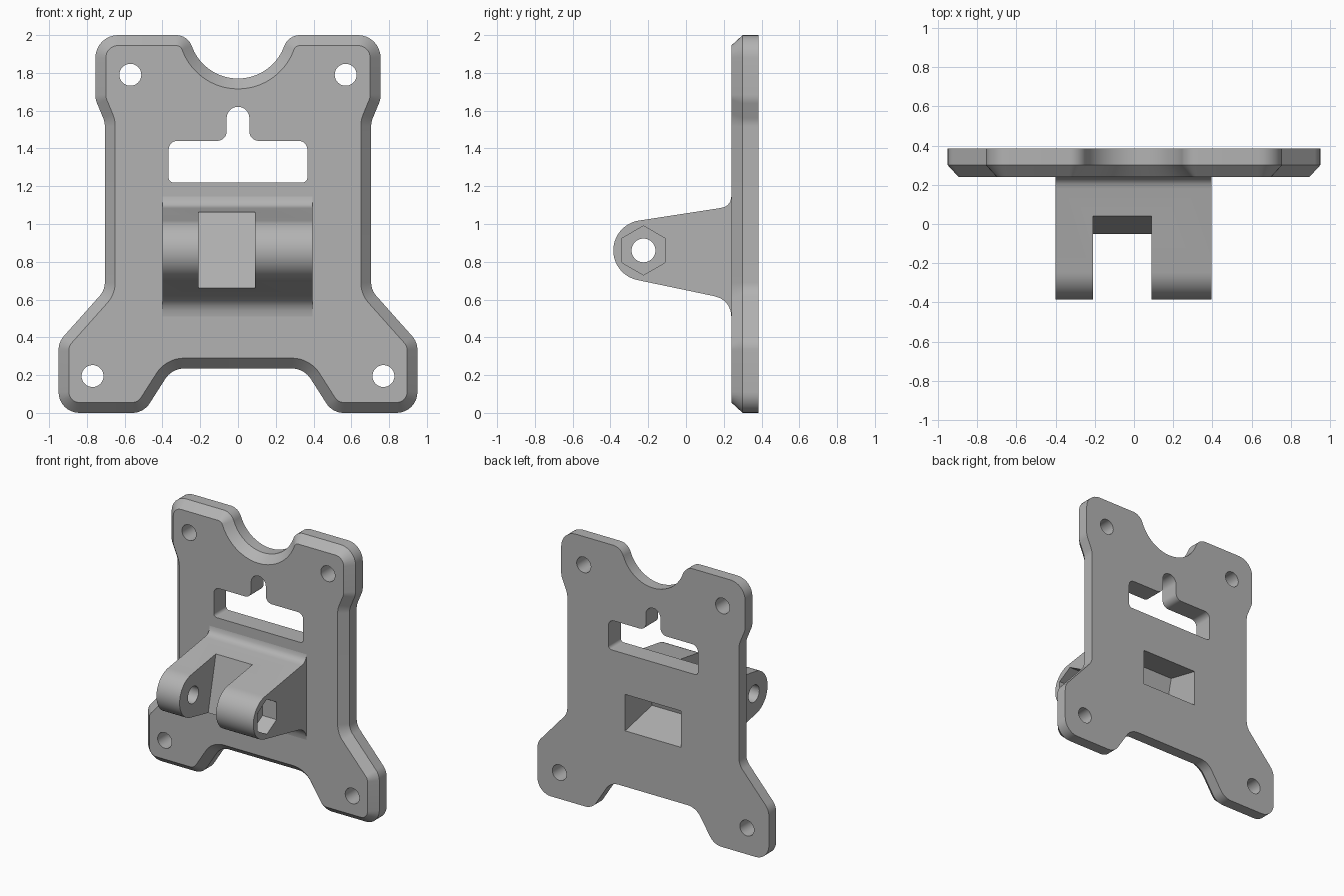
import bpy, bmesh, math
from mathutils import Vector

cube = bpy.data.objects.get("Cube")
if cube:
    bpy.data.objects.remove(cube, do_unlink=True)

GREY = (0.45, 0.45, 0.45, 1)
grey = bpy.data.materials.new("light grey")
grey.use_nodes = True
grey.diffuse_color = GREY
grey.node_tree.nodes["Principled BSDF"].inputs["Base Color"].default_value = GREY


def rounded(corners, steps=8):
    """Closed 2D outline from (a, b, radius) corners."""
    out = []
    n = len(corners)
    for i, (a, b, r) in enumerate(corners):
        p = Vector((a, b))
        if not r:
            out.append(p)
            continue
        d1 = (Vector(corners[i - 1][:2]) - p).normalized()
        d2 = (Vector(corners[(i + 1) % n][:2]) - p).normalized()
        half = d1.angle(d2) / 2
        centre = p + (d1 + d2).normalized() * (r / math.sin(half))
        start = p + d1 * (r / math.tan(half)) - centre
        sweep = (p + d2 * (r / math.tan(half)) - centre).angle_signed(start)
        for k in range(steps + 1):
            t = sweep * k / steps
            c, s = math.cos(t), math.sin(t)
            out.append(centre + Vector((start.x * c - start.y * s, start.x * s + start.y * c)))
    return out


def mirrored(half):
    """Add the -x half to a list of (x, z, radius) corners."""
    return half + [(-x, z, r) for x, z, r in reversed(half) if x > 1e-5]


def circle(a, b, r, n=40, turn=0.0):
    return [Vector((a + r * math.cos(turn + math.tau * i / n),
                    b + r * math.sin(turn + math.tau * i / n))) for i in range(n)]


def inset(pts, d):
    area = sum(p.x * q.y - q.x * p.y for p, q in zip(pts, pts[1:] + pts[:1]))
    side = 1 if area > 0 else -1
    out = []
    for i, p in enumerate(pts):
        e1 = (p - pts[i - 1]).normalized()
        e2 = (pts[(i + 1) % len(pts)] - p).normalized()
        n1, n2 = Vector((-e1.y, e1.x)) * side, Vector((-e2.y, e2.x)) * side
        m = (n1 + n2).normalized()
        out.append(p + m * (d / m.dot(n1)))
    return out


def loft(name, axis, sections):
    """Solid through (position, outline) sections along x or y."""
    bm = bmesh.new()
    rings = []
    for at, pts in sections:
        rings.append([bm.verts.new((at, p[0], p[1]) if axis == "x" else (p[0], at, p[1]))
                      for p in pts])
    n = len(rings[0])
    for r, s in zip(rings, rings[1:]):
        for i in range(n):
            j = (i + 1) % n
            bm.faces.new((r[i], r[j], s[j], s[i]))
    bm.faces.new(rings[0])
    bm.faces.new(rings[-1])
    bmesh.ops.recalc_face_normals(bm, faces=bm.faces)
    mesh = bpy.data.meshes.new(name)
    bm.to_mesh(mesh)
    bm.free()
    mesh.materials.append(grey)
    ob = bpy.data.objects.new(name, mesh)
    bpy.context.collection.objects.link(ob)
    return ob


def prism(name, axis, lo, hi, pts):
    return loft(name, axis, [(lo, pts), (hi, pts)])


def cut(ob, cutters):
    for c in cutters:
        m = ob.modifiers.new("cut", "BOOLEAN")
        m.operation, m.solver, m.object = "DIFFERENCE", "EXACT", c
    bpy.context.view_layer.update()
    deps = bpy.context.evaluated_depsgraph_get()
    mesh = bpy.data.meshes.new_from_object(ob.evaluated_get(deps))
    ob.modifiers.clear()
    ob.data = mesh


def smooth(ob):
    bpy.ops.object.select_all(action="DESELECT")
    ob.select_set(True)
    bpy.context.view_layer.objects.active = ob
    bpy.ops.object.shade_smooth_by_angle(angle=math.radians(30))


# Back plate with a round neck notch and a chamfered front rim
BACK, RIM, FRONT = 0.385, 0.30, 0.24
notch = [(0.26 * math.sin(math.radians(a)), 2.03 - 0.26 * math.cos(math.radians(a)), 0)
         for a in range(0, 71, 7)]
outline = rounded(mirrored(notch + [
    (0.265, 2.0, 0.088), (0.755, 2.0, 0.12), (0.755, 1.66, 0.12), (0.705, 1.54, 0.12),
    (0.705, 0.65, 0.11), (0.95, 0.375, 0.11), (0.95, 0, 0.11), (0.50, 0, 0.11),
    (0.35, 0.235, 0.12)]))
plate = loft("back_plate", "y", [(BACK, outline), (RIM, outline), (FRONT, inset(outline, 0.055))])

# Hinge bracket: side profile in y, z with a rounded nose and root fillets
HY, HZ = -0.225, 0.86
nose = [(HY + 0.16 * math.cos(math.radians(a)), HZ + 0.16 * math.sin(math.radians(a)))
        for a in range(98, 260, 7)]
upper = [(FRONT, 1.145), (0.235, 1.12), (0.222, 1.101), (0.205, 1.09), (0.18, 1.084)]
lower = [(0.15, 0.618), (0.18, 0.608), (0.207, 0.59), (0.225, 0.567), (0.236, 0.54), (FRONT, 0.51)]
bracket = prism("hinge_bracket", "x", -0.4, 0.395, upper + nose + lower)

# Cutters
holes = [prism("screw_hole_cutter", "y", 0, 1, circle(s * x, z, 0.058))
         for x, z in ((0.57, 1.79), (0.77, 0.195)) for s in (1, -1)]
window = prism("strap_window_cutter", "y", 0, 1, rounded(mirrored([
    (0.06, 1.62, 0.059), (0.06, 1.44, 0.05), (0.367, 1.44, 0.045), (0.367, 1.22, 0.025)])))
pocket = prism("rear_pocket_cutter", "x", -0.23, 0.23,
               [(0.5, 0.624), (0.5, 0.894), (0.13, 0.975), (0.07, 0.718)])
slot = prism("hinge_slot_cutter", "x", -0.21, 0.09,
             [(0.0625, 1.16), (-0.0725, 0.56), (-0.6, 0.56), (-0.6, 1.16)])
axle = prism("axle_hole_cutter", "x", -1, 1, circle(HY, HZ, 0.063))
hexagon = prism("nut_recess_cutter", "x", 0.28, 1, circle(HY, HZ, 0.13, 6, math.pi / 2))

cut(plate, holes + [window, pocket])
cut(bracket, [slot, axle, hexagon, pocket])
for c in holes + [window, pocket, slot, axle, hexagon]:
    bpy.data.objects.remove(c, do_unlink=True)
for ob in (plate, bracket):
    smooth(ob)
